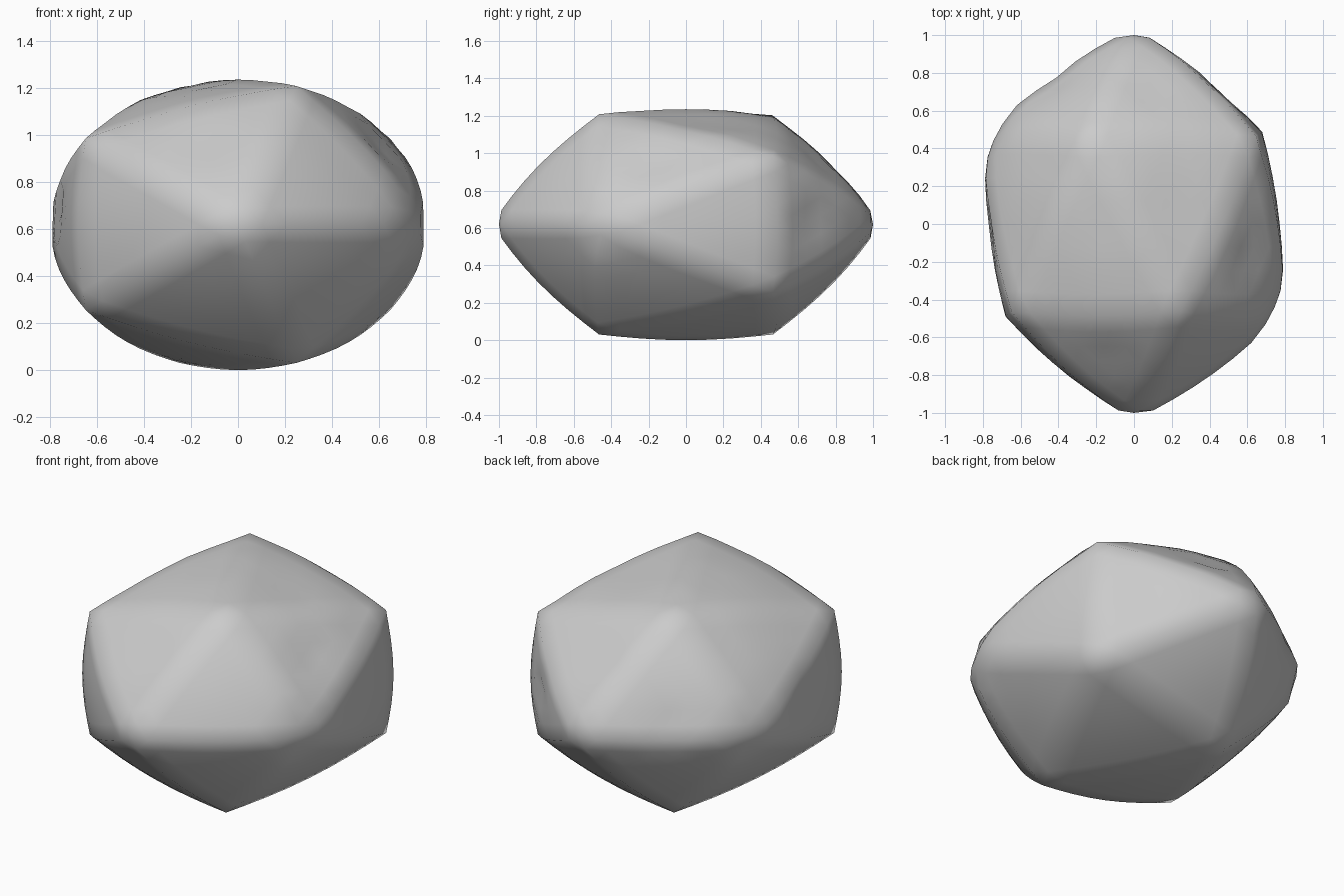
import bpy, bmesh
from math import cos, sin, radians, exp
from mathutils import Vector, noise

if "Cube" in bpy.data.objects:
    bpy.data.objects.remove(bpy.data.objects["Cube"])

# Base: icosahedron lying along y
bm = bmesh.new()
A, R = 0.4472, 0.8944
pts = [Vector((0, -1, 0)), Vector((0, 1, 0))]
for k in range(5):
    f, b = radians(72 * k), radians(72 * k + 36)
    pts.append(Vector((R * cos(f), -A, R * sin(f))))
    pts.append(Vector((R * cos(b), A, R * sin(b))))
for p in pts:
    bm.verts.new(p)
bmesh.ops.convex_hull(bm, input=bm.verts[:])
bmesh.ops.subdivide_edges(bm, edges=bm.edges[:], cuts=7, use_grid_fill=True)
bmesh.ops.triangulate(bm, faces=[f for f in bm.faces if len(f.verts) > 3])

# Partly inflate to a sphere, stretch to the stone's proportions
for v in bm.verts:
    v.co = v.co.lerp(v.co.normalized(), 0.293)
    v.co = Vector((v.co.x * 0.8 / R, v.co.y * 1.04, v.co.z * 0.62 / R + 0.62))

# Worn corners and chips: (position, radius, depth)
CHIPS = [
    ((0.80, -0.47, 0.62), 0.12, 0.06),
    ((-0.80, 0.47, 0.62), 0.12, 0.06),
    ((0.66, -0.17, 0.98), 0.10, 0.035),
    ((-0.13, -0.72, 0.98), 0.09, 0.02),
    ((0.52, 0.70, 0.63), 0.10, 0.035),
    ((-0.42, 0.76, 0.68), 0.12, 0.025),
    ((0.25, 0.13, 1.20), 0.14, 0.015),
    ((0.10, 0.70, 0.98), 0.10, 0.02),
    ((-0.75, -0.02, 0.70), 0.10, 0.02),
]
bm.normal_update()
moves = []
for v in bm.verts:
    depth = sum(d * exp(-((v.co - Vector(c)).length / r) ** 2) for c, r, d in CHIPS)
    upper = min(1, max(0, (v.co.z - 0.5) * 2)) * min(1, max(0, (v.co.y + 0.8) * 1.2))
    depth += 0.012 * upper * (0.4 + noise.noise(v.co * 4))
    moves.append((v, v.normal * depth))
for v, m in moves:
    v.co -= m
    v.co.y = max(-1, min(1, v.co.y))
    v.co.z = max(0, v.co.z)

# Stone object, smooth shaded
bmesh.ops.recalc_face_normals(bm, faces=bm.faces[:])
for f in bm.faces:
    f.smooth = True
mesh = bpy.data.meshes.new("boulder")
bm.to_mesh(mesh)
bm.free()
stone = bpy.data.objects.new("boulder", mesh)
bpy.context.collection.objects.link(stone)
